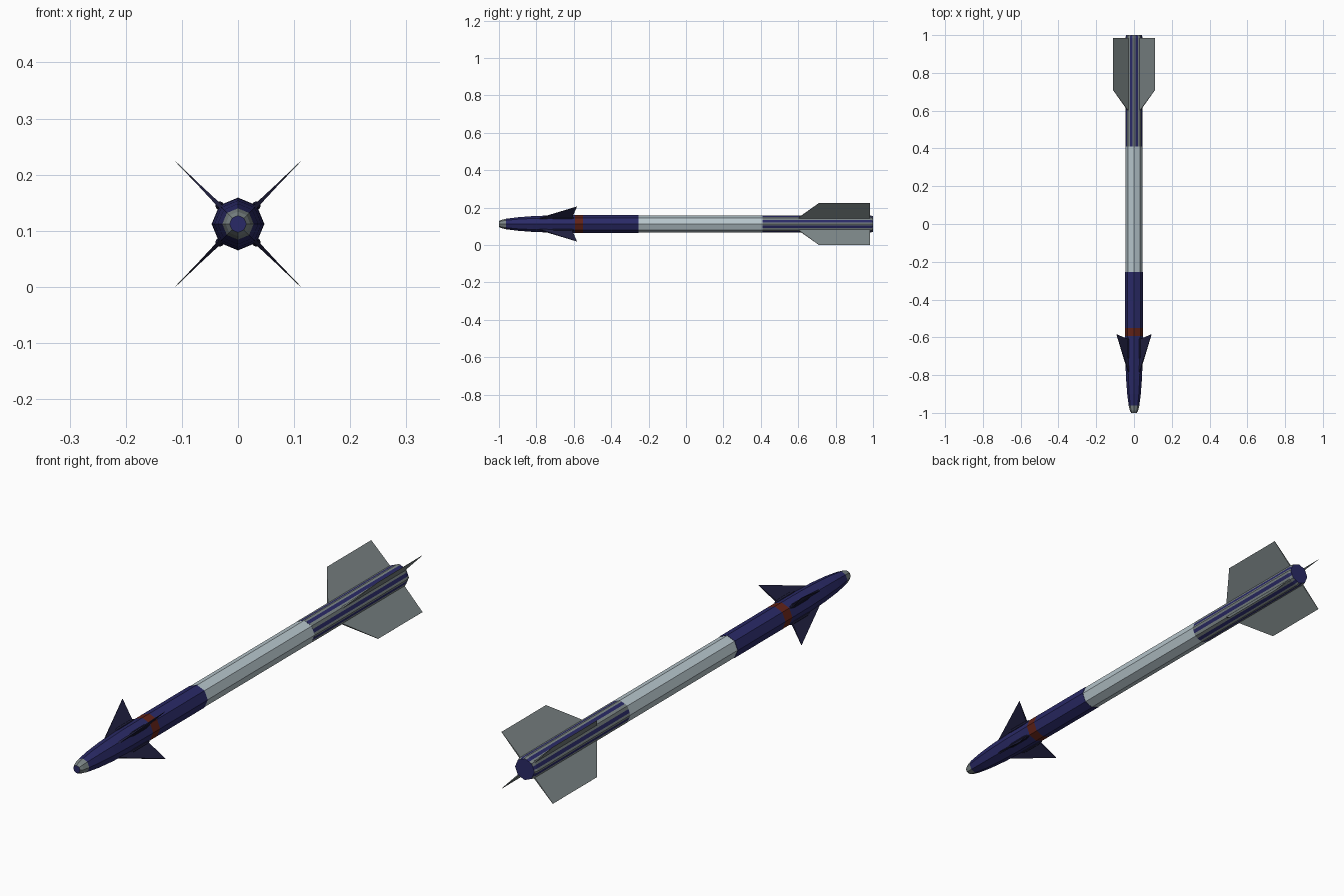
import bpy, bmesh, math
from mathutils import Vector

if "Cube" in bpy.data.objects:
    bpy.data.objects.remove(bpy.data.objects["Cube"])

CZ = 0.112  # height of the missile axis

def mat(name, rgb):
    m = bpy.data.materials.new(name)
    m.diffuse_color = (*rgb, 1)
    m.use_nodes = True
    m.node_tree.nodes["Principled BSDF"].inputs["Base Color"].default_value = m.diffuse_color
    return m

navy = mat("navy", (0.023, 0.023, 0.135))
dark = mat("dark navy", (0.014, 0.014, 0.05))
white = mat("pale grey", (0.47, 0.56, 0.60))
grey = mat("mid grey", (0.20, 0.235, 0.24))
red = mat("dark red", (0.12, 0.016, 0.009))

def finish(bm, name, mats):
    bmesh.ops.recalc_face_normals(bm, faces=bm.faces)
    me = bpy.data.meshes.new(name)
    bm.to_mesh(me)
    bm.free()
    ob = bpy.data.objects.new(name, me)
    for m in mats:
        me.materials.append(m)
    bpy.context.collection.objects.link(ob)
    return ob

def octagon(splits=(0,)):
    """Unit octagon points (vertex at top), each side split at given fractions."""
    pts = []
    for i in range(8):
        a, b = (Vector((math.sin(t), 0, math.cos(t)))
                for t in (i * math.pi / 4, (i + 1) * math.pi / 4))
        # measure fractions from the top/side ridges, so odd sides are mirrored
        fr = splits if i % 2 == 0 else sorted((1 - s) % 1 for s in splits)
        pts += [a.lerp(b, f) for f in fr]
    return pts

def loft(name, stations, mats, rule, section, centre=(0, 0, CZ)):
    """Skin rings given as (y, radius); rule(ring, side) picks the material."""
    bm = bmesh.new()
    c, n = Vector(centre), len(section)
    rings = [[bm.verts.new(c + p * r + Vector((0, y, 0))) for p in section]
             for y, r in stations]
    for k in range(len(rings) - 1):
        for i in range(n):
            j = (i + 1) % n
            f = bm.faces.new((rings[k][i], rings[k][j], rings[k + 1][j], rings[k + 1][i]))
            f.material_index = rule(k, i)
    bm.faces.new(rings[0])
    bm.faces.new(rings[-1])
    return finish(bm, name, mats)

# Nose and guidance section: navy, grey seeker ring, red band
loft("nose_section",
     [(-1.0, 0.015), (-0.988, 0.022), (-0.962, 0.028), (-0.90, 0.036), (-0.82, 0.042),
      (-0.72, 0.046), (-0.593, 0.047), (-0.55, 0.047), (-0.255, 0.047)],
     [navy, grey, red], lambda k, i: {0: 1, 1: 1, 6: 2}.get(k, 0), octagon())

# Pale middle section
loft("middle_section", [(-0.256, 0.0455), (0.411, 0.0455)], [white],
     lambda k, i: 0, octagon())

# Tail: grey with a navy strip along every side, navy end face
tail = loft("tail_section", [(0.41, 0.046), (0.985, 0.046), (1.0, 0.042)], [grey, navy],
            lambda k, i: 1 if i % 3 == 1 else 0, octagon((0, 0.25, 0.65)))
for f in tail.data.polygons:
    if abs(f.normal.y) > 0.95:
        f.material_index = 1

def fin(name, outline, root_t, tip_t, m, angle):
    """Fin tapering in thickness; outline is (y, distance from axis)."""
    bm = bmesh.new()
    r0, r1 = min(r for _, r in outline), max(r for _, r in outline)
    out = Vector((math.sin(angle), 0, math.cos(angle)))
    side = Vector((math.cos(angle), 0, -math.sin(angle)))
    loops = []
    for s in (-0.5, 0.5):
        loops.append([bm.verts.new(Vector((0, y, CZ)) + out * r + side * s *
                      (root_t + (tip_t - root_t) * (r - r0) / (r1 - r0)))
                      for y, r in outline])
    a, b = loops
    bm.faces.new(a)
    bm.faces.new(b[::-1])
    for i in range(len(a)):
        j = (i + 1) % len(a)
        bm.faces.new((a[i], a[j], b[j], b[i]))
    return finish(bm, name, [m])

# Four canards with root pods, and four tail fins, all on the diagonals
for q in range(4):
    ang = math.pi / 4 + q * math.pi / 2
    fin(f"front_canard_{q + 1}",
        [(-0.79, 0.04), (-0.583, 0.132), (-0.612, 0.04)], 0.008, 0.001, dark, ang)
    loft(f"canard_pod_{q + 1}",
         [(-0.72, 0.004), (-0.70, 0.008), (-0.62, 0.008), (-0.60, 0.004)], [dark],
         lambda k, i: 0, octagon(),
         (0.046 * math.sin(ang), 0, CZ + 0.046 * math.cos(ang)))
    fin(f"tail_fin_{q + 1}",
        [(0.595, 0.04), (0.71, 0.1575), (0.985, 0.1575), (0.985, 0.04)],
        0.006, 0.001, grey, ang)
